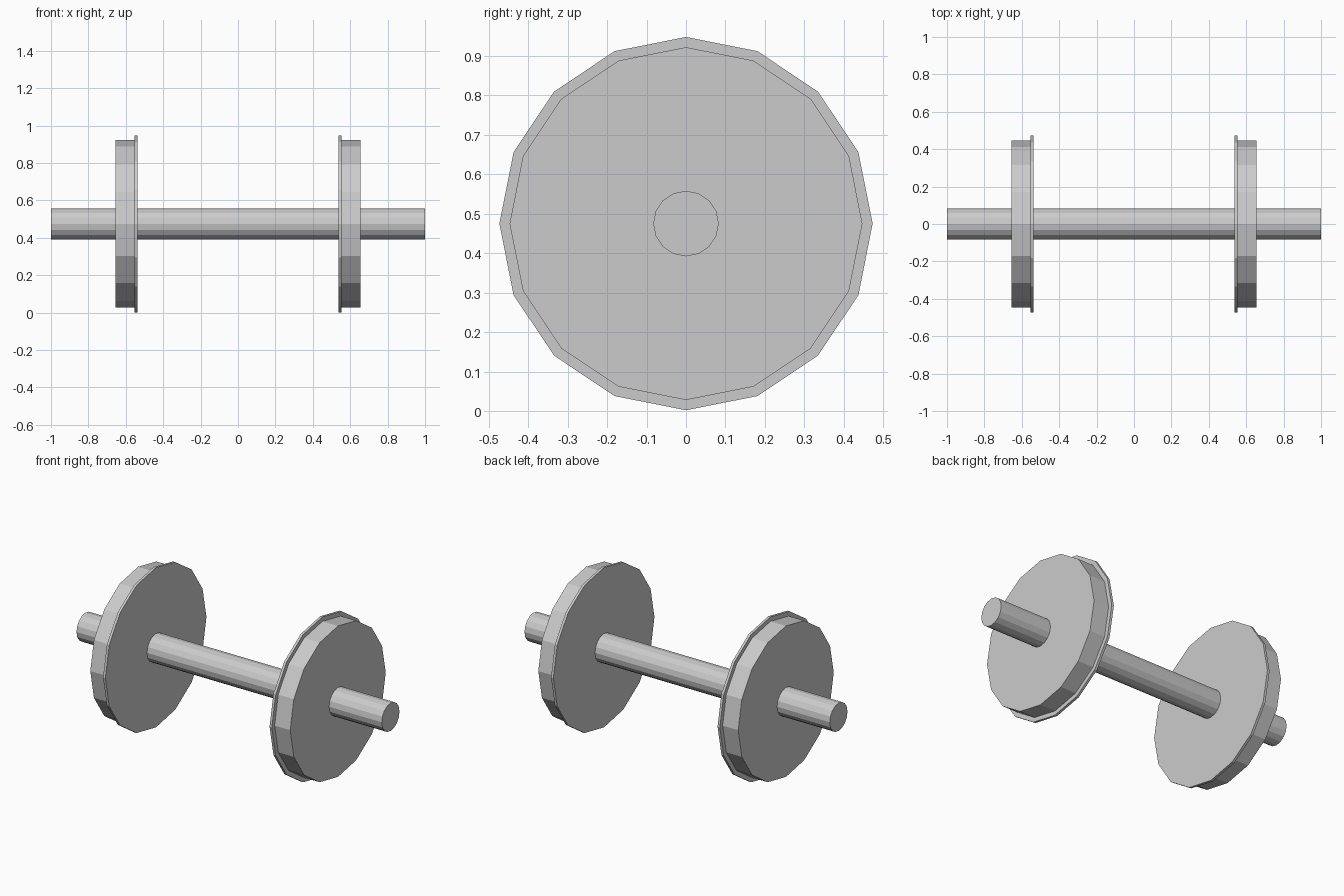
import bpy, bmesh
from math import sin, cos, pi

if "Cube" in bpy.data.objects:
    bpy.data.objects.remove(bpy.data.objects["Cube"])

SIDES = 16
AXLE_Z = 0.475


def lathe_x(name, profile):
    """Closed faceted solid turned about the axle; profile is (x, radius)."""
    bm = bmesh.new()
    rings = []
    for x, r in profile:
        rings.append([bm.verts.new((x, r * sin(2 * pi * i / SIDES),
                                    r * cos(2 * pi * i / SIDES)))
                      for i in range(SIDES)])
    for a, b in zip(rings, rings[1:]):
        for i in range(SIDES):
            j = (i + 1) % SIDES
            bm.faces.new((a[i], a[j], b[j], b[i]))
    bm.faces.new(rings[0])
    bm.faces.new(rings[-1])
    bmesh.ops.recalc_face_normals(bm, faces=bm.faces)
    mesh = bpy.data.meshes.new(name)
    bm.to_mesh(mesh)
    bm.free()
    obj = bpy.data.objects.new(name, mesh)
    obj.location.z = AXLE_Z
    bpy.context.collection.objects.link(obj)
    return obj


# Axle through both wheels
lathe_x("axle", [(-1, 0.083), (1, 0.083)])

# Rail wheels: thin inner flange, then the wider tread outside it
for side, label in ((-1, "left"), (1, "right")):
    lathe_x(label + "_wheel", [(side * 0.538, 0.473), (side * 0.553, 0.473),
                               (side * 0.553, 0.447), (side * 0.655, 0.447)])
